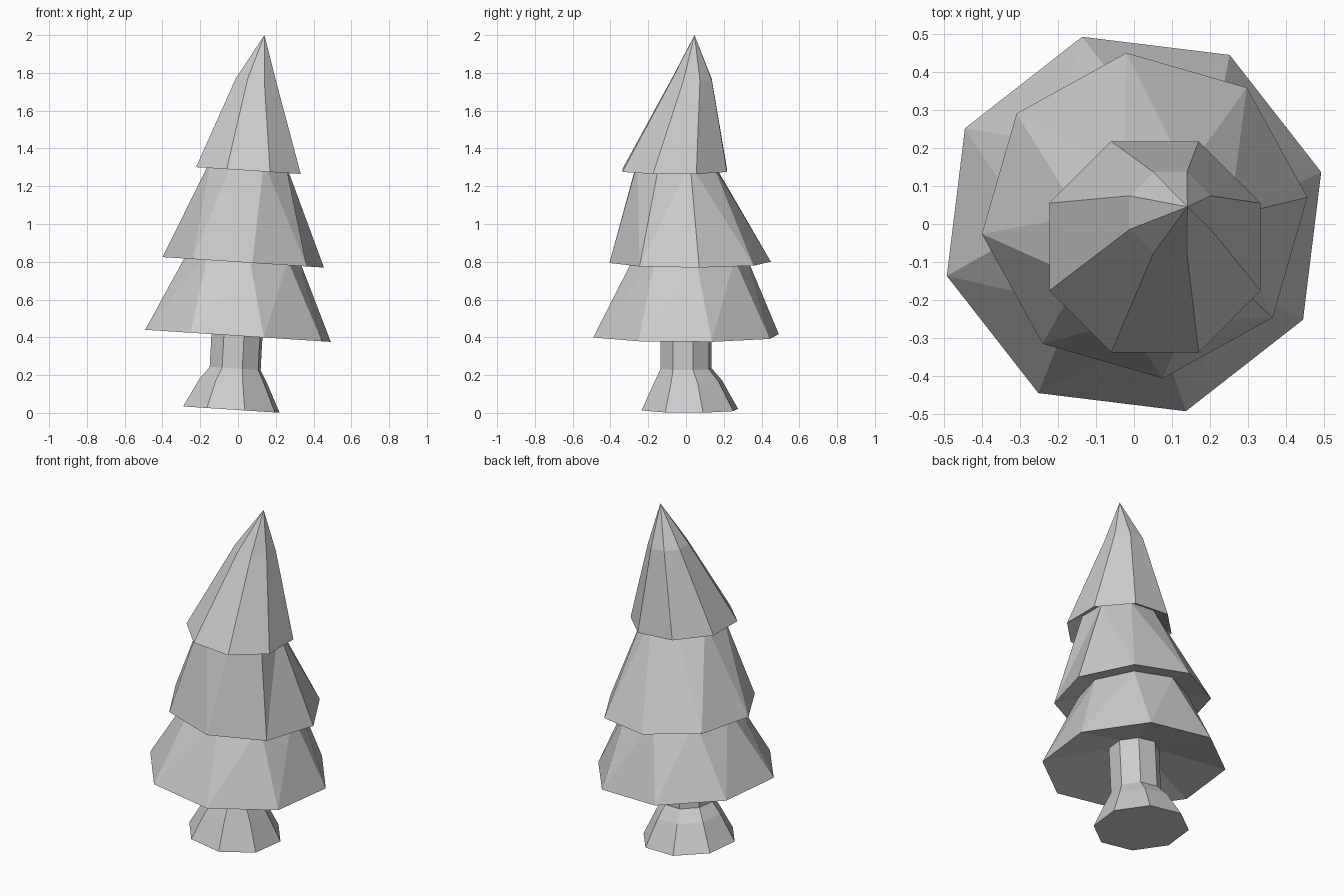
import bpy, bmesh, math

cube = bpy.data.objects.get("Cube")
if cube:
    bpy.data.objects.remove(cube)

SIDES = 8
TILT = -0.065   # every ring leans down slightly towards +x

grey = bpy.data.materials.new("plain grey")
grey.use_nodes = True
colour = (0.6, 0.6, 0.6, 1)
grey.diffuse_color = colour
grey.node_tree.nodes["Principled BSDF"].inputs["Base Color"].default_value = colour


def ring(bm, cx, cy, z, radius, degrees):
    """Tilted octagon of vertices."""
    verts = []
    for i in range(SIDES):
        a = math.radians(degrees) + math.tau * i / SIDES
        dx, dy = radius * math.cos(a), radius * math.sin(a)
        verts.append(bm.verts.new((cx + dx, cy + dy, z + TILT * dx)))
    return verts


def loft(name, rings, apex=None, base=False):
    """Bridge the rings from bottom to top, with an optional tip and base."""
    bm = bmesh.new()
    loops = [ring(bm, *r) for r in rings]
    for low, high in zip(loops, loops[1:]):
        for i in range(SIDES):
            j = (i + 1) % SIDES
            bm.faces.new((low[i], low[j], high[j], high[i]))
    if apex:
        tip = bm.verts.new(apex)
        for i in range(SIDES):
            bm.faces.new((loops[-1][i], loops[-1][(i + 1) % SIDES], tip))
    bmesh.ops.triangulate(bm, faces=bm.faces[:], quad_method='SHORT_EDGE')
    if base:
        bm.faces.new(loops[0][::-1])
    mesh = bpy.data.meshes.new(name)
    bm.to_mesh(mesh)
    bm.free()
    mesh.materials.append(grey)
    obj = bpy.data.objects.new(name, mesh)
    bpy.context.collection.objects.link(obj)


# Rings where neighbouring parts meet, recessed under each skirt
trunk_top = (0, 0, 0.51, 0.14, 15.5)
lower_top = (0.028, 0.022, 0.825, 0.30, 6.4)
middle_top = (0.055, -0.06, 1.333, 0.213, 22.5)

# Flared trunk
loft("trunk", [(-0.035, 0.02, 0.0175, 0.265, 15.5),
               (-0.025, 0.012, 0.17, 0.185, 15.5),
               (-0.015, 0, 0.235, 0.14, 15.5),
               trunk_top], base=True)

# Foliage skirts: underside, rim, slope
loft("lower_foliage", [trunk_top, (0, 0, 0.408, 0.51, 15.5), lower_top])
loft("middle_foliage", [lower_top, (0.028, 0.022, 0.797, 0.43, 6.4), middle_top])
loft("top_foliage", [middle_top, (0.055, -0.06, 1.283, 0.30, 22.5),
                     (0.095, 0.03, 1.765, 0.115, 22.5)],
     apex=(0.14, 0.045, 2))
